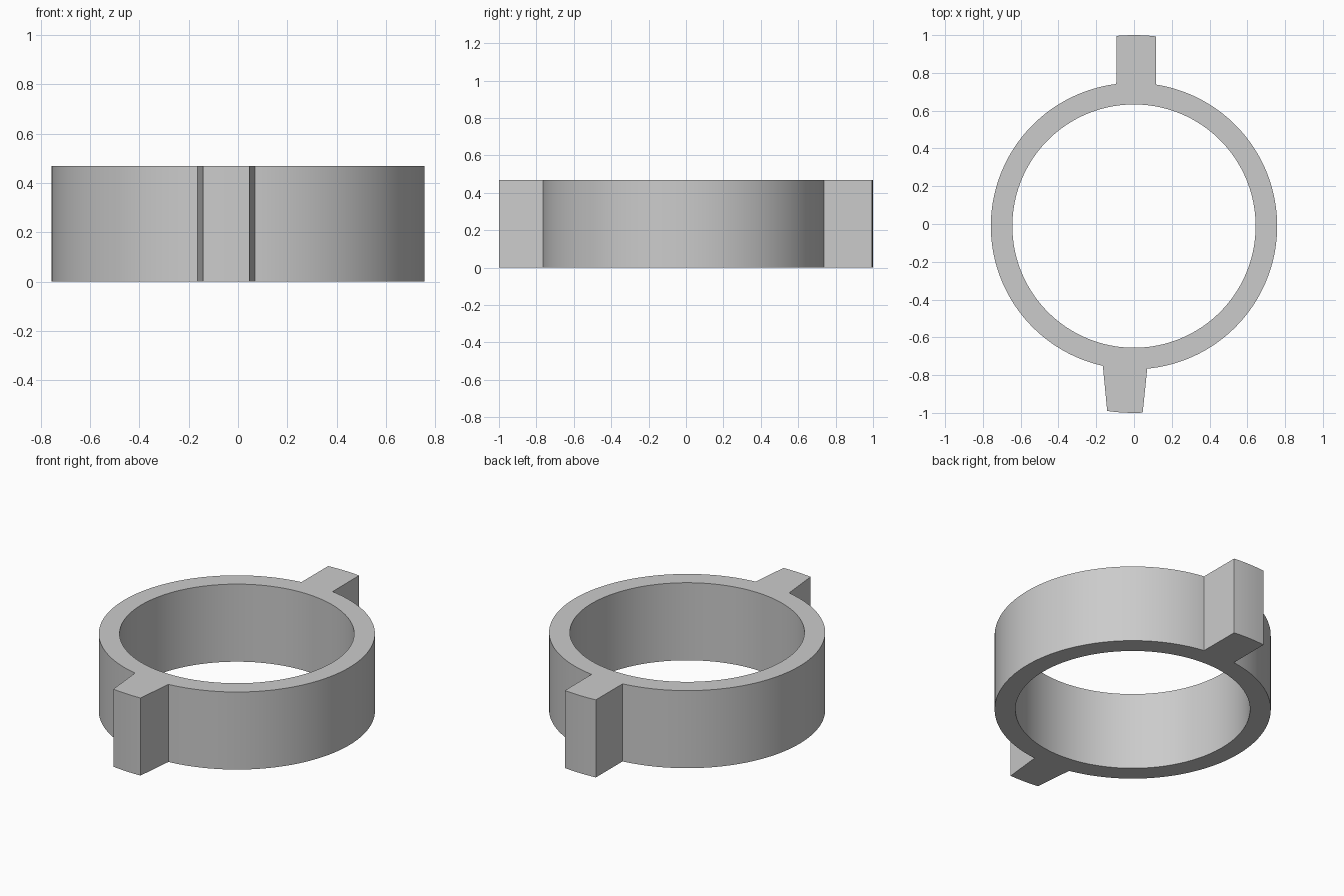
import bpy, bmesh
from math import pi, sin, cos, asin

cube = bpy.data.objects.get("Cube")
if cube:
    bpy.data.objects.remove(cube, do_unlink=True)

HEIGHT, CENTRE_Y = 0.47, -0.011
OUTER, INNER, STEPS = 0.758, 0.644, 96

grey = bpy.data.materials.new("plain grey")
grey.use_nodes = True
grey.diffuse_color = (0.6, 0.6, 0.6, 1)
grey.node_tree.nodes["Principled BSDF"].inputs["Base Color"].default_value = (0.6, 0.6, 0.6, 1)


def arc(radius, start, end, steps):
    """Points along an arc about the ring centre, both ends included."""
    angles = [start + (end - start) * i / steps for i in range(steps + 1)]
    return [(radius * cos(a), radius * sin(a) + CENTRE_Y) for a in angles]


def back_angle(x, radius):
    return pi / 2 - asin(x / radius)


def front_angle(x, radius):
    return 1.5 * pi + asin(x / radius)


# Outer outline, anticlockwise: side wall, front tab end, side wall, back tab end
TAB_BACK, TAB_FRONT = 1.011, 0.989
outline = arc(OUTER, back_angle(-0.094, OUTER), front_angle(-0.165, OUTER), STEPS)
outline += arc(TAB_FRONT, front_angle(-0.142, TAB_FRONT), front_angle(0.046, TAB_FRONT), 6)
outline += arc(OUTER, front_angle(0.07, OUTER), back_angle(0.117, OUTER) + 2 * pi, STEPS)
outline += arc(TAB_BACK, back_angle(0.116, TAB_BACK), back_angle(-0.093, TAB_BACK), 6)
bore = arc(INNER, 0, 2 * pi, 2 * STEPS)[:-1]

# Fill between outline and bore, then raise to full height
bm = bmesh.new()
for loop in (outline, bore):
    verts = [bm.verts.new((x, y, 0)) for x, y in loop]
    for a, b in zip(verts, verts[1:] + verts[:1]):
        bm.edges.new((a, b))
bmesh.ops.triangle_fill(bm, edges=bm.edges[:], use_beauty=True, normal=(0, 0, 1))
raised = bmesh.ops.extrude_face_region(bm, geom=bm.faces[:], use_keep_orig=True)
top = [v for v in raised["geom"] if isinstance(v, bmesh.types.BMVert)]
bmesh.ops.translate(bm, verts=top, vec=(0, 0, HEIGHT))
bmesh.ops.recalc_face_normals(bm, faces=bm.faces[:])

mesh = bpy.data.meshes.new("tabbed_ring")
bm.to_mesh(mesh)
bm.free()
mesh.materials.append(grey)
ring = bpy.data.objects.new("tabbed_ring", mesh)
bpy.context.collection.objects.link(ring)

# Smooth curved walls, sharp edges
bpy.ops.object.select_all(action="DESELECT")
ring.select_set(True)
bpy.context.view_layer.objects.active = ring
bpy.ops.object.shade_smooth_by_angle(angle=pi / 6)
